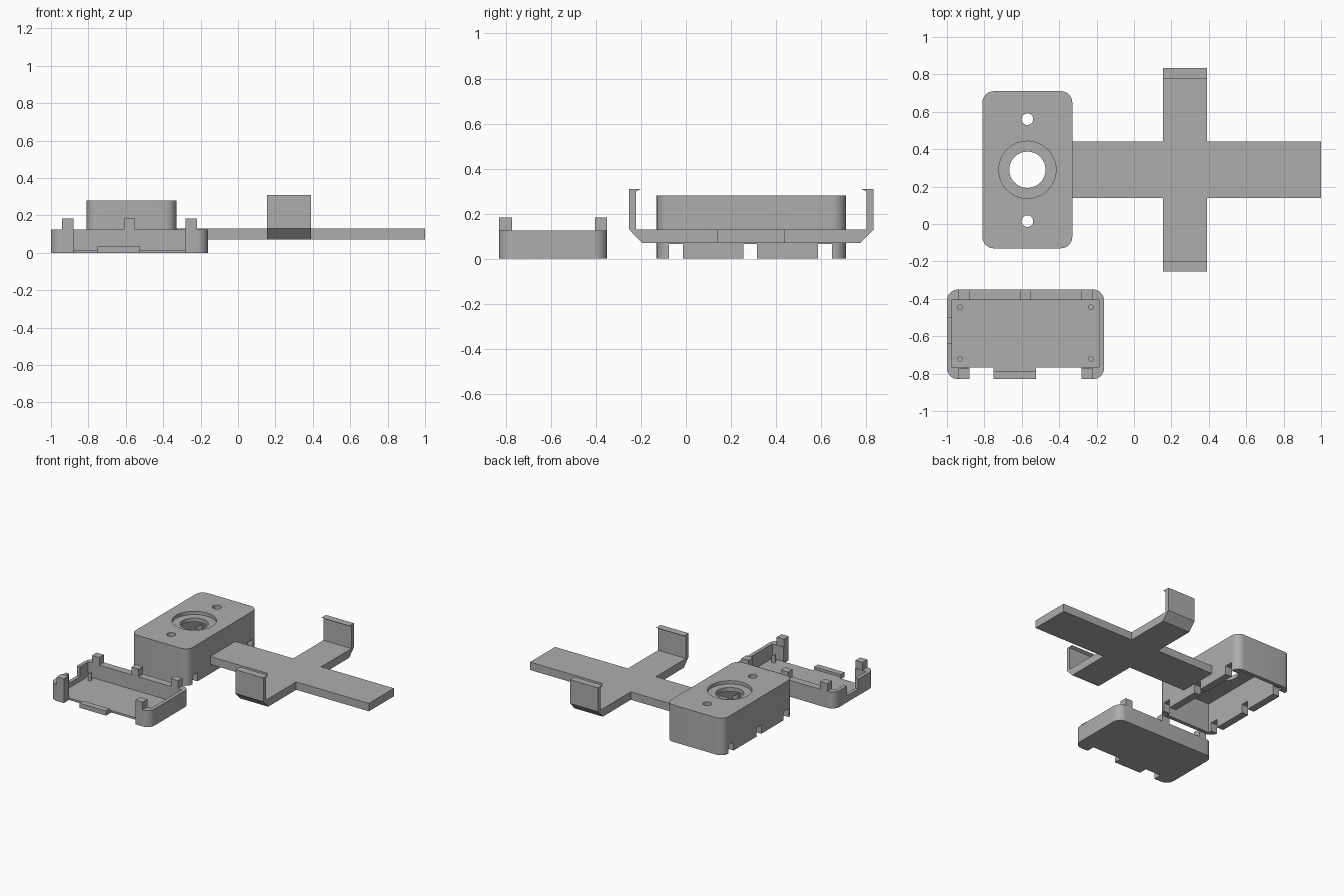
import bpy, bmesh, math

if "Cube" in bpy.data.objects:
    bpy.data.objects.remove(bpy.data.objects["Cube"])

grey = bpy.data.materials.new("plastic_grey")
grey.diffuse_color = (0.42, 0.42, 0.42, 1)
grey.use_nodes = True
grey.node_tree.nodes["Principled BSDF"].inputs["Base Color"].default_value = grey.diffuse_color


def add_object(name, bm):
    bmesh.ops.recalc_face_normals(bm, faces=bm.faces[:])
    mesh = bpy.data.meshes.new(name)
    bm.to_mesh(mesh)
    bm.free()
    mesh.materials.append(grey)
    ob = bpy.data.objects.new(name, mesh)
    bpy.context.collection.objects.link(ob)
    return ob


def prism(name, pts, vec):
    """Closed outline pushed along a vector."""
    bm = bmesh.new()
    face = bm.faces.new([bm.verts.new(p) for p in pts])
    new = bmesh.ops.extrude_face_region(bm, geom=[face])["geom"]
    bmesh.ops.translate(bm, vec=vec, verts=[v for v in new if isinstance(v, bmesh.types.BMVert)])
    return add_object(name, bm)


def box(name, x0, x1, y0, y1, z0, z1):
    return prism(name, [(x0, y0, z0), (x1, y0, z0), (x1, y1, z0), (x0, y1, z0)], (0, 0, z1 - z0))


def rounded_box(name, x0, x1, y0, y1, z0, z1, r, n=8):
    pts = []
    corners = [(x1 - r, y1 - r), (x0 + r, y1 - r), (x0 + r, y0 + r), (x1 - r, y0 + r)]
    for q, (cx, cy) in enumerate(corners):
        for i in range(n + 1):
            a = math.pi / 2 * (q + i / n)
            pts.append((cx + r * math.cos(a), cy + r * math.sin(a), z0))
    return prism(name, pts, (0, 0, z1 - z0))


def cylinder(name, x, y, r, z0, z1, n=48):
    pts = [(x + r * math.cos(2 * math.pi * i / n), y + r * math.sin(2 * math.pi * i / n), z0) for i in range(n)]
    return prism(name, pts, (0, 0, z1 - z0))


def cut(ob, cutters):
    bpy.context.view_layer.objects.active = ob
    for c in cutters:
        mod = ob.modifiers.new("cut", 'BOOLEAN')
        mod.operation, mod.solver, mod.object = 'DIFFERENCE', 'EXACT', c
        bpy.ops.object.modifier_apply(modifier=mod.name)
        bpy.data.objects.remove(c)


def smooth(ob):
    bpy.ops.object.select_all(action='DESELECT')
    ob.select_set(True)
    bpy.context.view_layer.objects.active = ob
    bpy.ops.object.shade_smooth_by_angle(angle=math.radians(30))


# Housing: hollow rounded shell, stepped centre hole, screw holes, clip notches
CX, CY = -0.57, 0.29
housing = rounded_box("housing", -0.81, -0.33, -0.13, 0.71, 0, 0.28, 0.06)
cutters = [box("cavity", -0.755, -0.385, -0.102, 0.682, -0.1, 0.225),
           cylinder("recess", CX, CY, 0.153, 0.255, 0.4),
           cylinder("centre_hole", CX, CY, 0.097, 0.15, 0.4)]
for y in (0.015, 0.56):
    cutters.append(cylinder("screw_hole", CX, y, 0.031, 0.15, 0.4, 24))
for y0, y1 in ((-0.075, -0.013), (0.255, 0.315), (0.587, 0.649)):
    cutters.append(box("clip_notch", -1, -0.2, y0, y1, -0.1, 0.065))
cut(housing, cutters)
smooth(housing)

# Cross plate: long bar plus two short arms in one outline
X0, X1, AX0, AX1 = -0.455, 1.0, 0.155, 0.39
BY0, BY1, AY0, AY1 = 0.14, 0.44, -0.195, 0.775
outline = [(X0, BY0), (AX0, BY0), (AX0, AY0), (AX1, AY0), (AX1, BY0), (X1, BY0),
           (X1, BY1), (AX1, BY1), (AX1, AY1), (AX0, AY1), (AX0, BY1), (X0, BY1)]
prism("cross_plate", [(x, y, 0.07) for x, y in outline], (0, 0, 0.06))

# Upright clips with a chamfered foot and a small inward lip, mirrored about the bar
clip = [(0.485, 0.07), (0.543, 0.13), (0.543, 0.31), (0.488, 0.31),
        (0.512, 0.298), (0.512, 0.13), (0.485, 0.13)]
for side, name in ((1, "back_clip"), (-1, "front_clip")):
    prism(name, [(AX0, CY + side * d, z) for d, z in clip], (AX1 - AX0, 0, 0))

# Tray: rounded base with pocket, open front and a dip in the left wall
tray = rounded_box("tray", -1, -0.16, -0.83, -0.35, 0, 0.125, 0.06)
cut(tray, [box("pocket", -0.973, -0.187, -0.768, -0.405, 0.015, 0.3),
           box("front_opening", -0.88, -0.28, -0.9, -0.768, -0.1, 0.3),
           box("left_dip", -1.1, -0.96, -0.635, -0.5, 0.05, 0.3)])
smooth(tray)

# Tray latch tab at the front
box("latch_floor", -0.75, -0.525, -0.785, -0.768, 0, 0.015)
box("latch_tab", -0.75, -0.525, -0.83, -0.785, 0, 0.035)

# Clip posts on the tray walls
for y0, y1, xs in ((-0.83, -0.772, (-0.94, -0.28)), (-0.405, -0.35, (-0.94, -0.61, -0.28))):
    for x in xs:
        box("clip_post", x, x + 0.06, y0, y1, 0.125, 0.183)

# Locating pins on the tray floor
for x in (-0.93, -0.23):
    for y in (-0.445, -0.722):
        smooth(cylinder("locating_pin", x, y, 0.015, 0.015, 0.07, 16))
